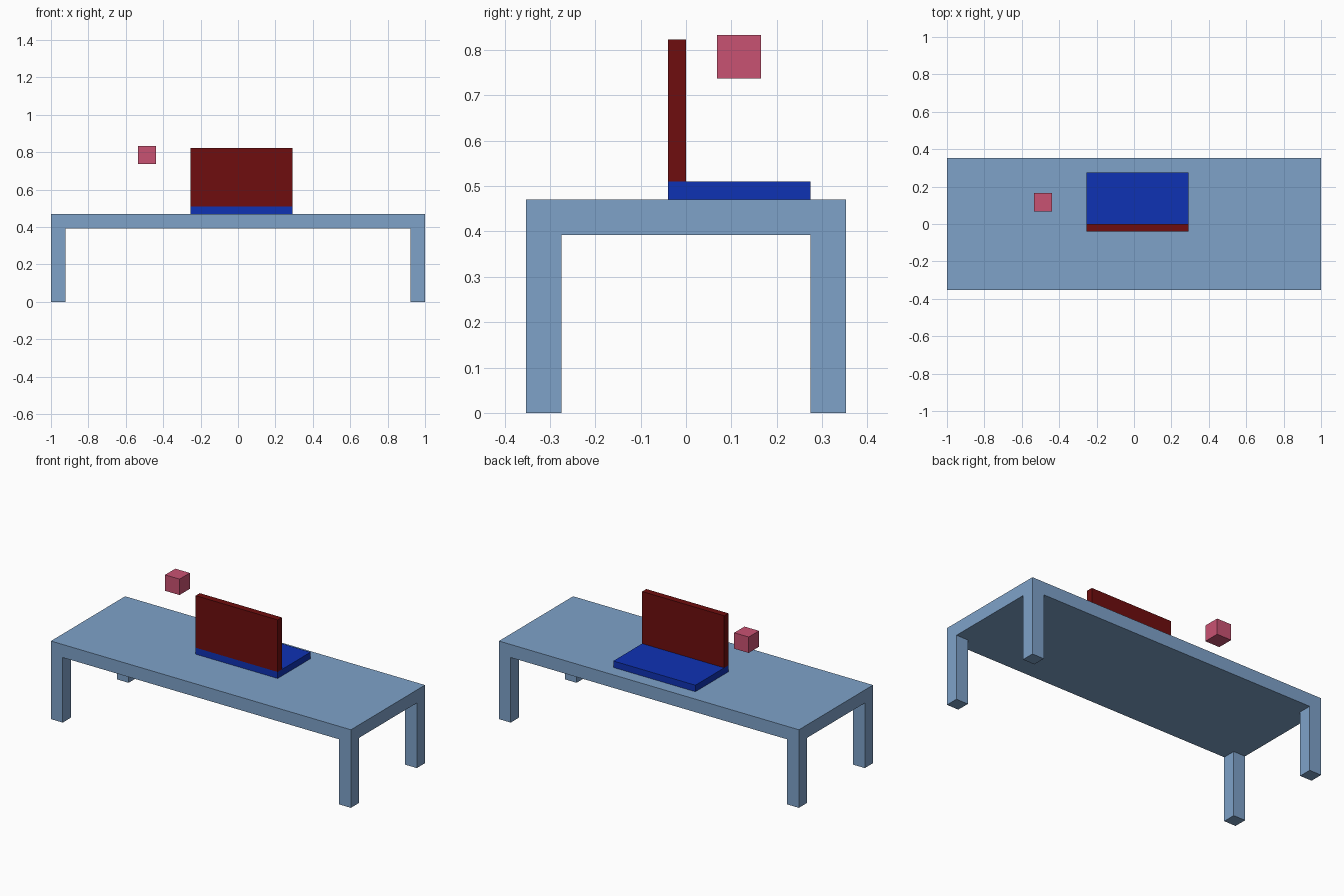
import bpy
import bmesh
from mathutils import Vector

if "Cube" in bpy.data.objects:
    bpy.data.objects.remove(bpy.data.objects["Cube"])

U = 2 / 51  # the model's building unit: table is 51 units long


def material(name, rgb):
    """Flat colour from 0-255 sRGB, stored as linear values."""
    lin = [(c / 255 / 12.92) if c / 255 <= 0.04045
           else ((c / 255 + 0.055) / 1.055) ** 2.4 for c in rgb]
    mat = bpy.data.materials.new(name)
    mat.diffuse_color = (*lin, 1)
    mat.use_nodes = True
    mat.node_tree.nodes["Principled BSDF"].inputs["Base Color"].default_value = mat.diffuse_color
    return mat


def finish(name, bm, mat):
    bmesh.ops.recalc_face_normals(bm, faces=bm.faces)
    mesh = bpy.data.meshes.new(name)
    bm.to_mesh(mesh)
    bm.free()
    mesh.materials.append(mat)
    obj = bpy.data.objects.new(name, mesh)
    bpy.context.collection.objects.link(obj)
    return obj


def add_box(bm, low, high):
    low, high = Vector(low) * U, Vector(high) * U
    verts = bmesh.ops.create_cube(bm, size=1)["verts"]
    bmesh.ops.scale(bm, vec=high - low, verts=verts)
    bmesh.ops.translate(bm, vec=(low + high) / 2, verts=verts)


def box(name, low, high, mat):
    bm = bmesh.new()
    add_box(bm, low, high)
    return finish(name, bm, mat)


steel_blue = material("steel blue", (126, 162, 201))
royal_blue = material("royal blue", (15, 50, 180))
dark_red = material("dark red", (110, 13, 14))
rose = material("rose pink", (201, 82, 114))

# Table: slab cut along the leg lines, corner cells extruded down as legs
HX, HY, TOP, THICK, LEG = 25.5, 9, 12, 2, 2
bm = bmesh.new()
add_box(bm, (-HX, -HY, TOP - THICK), (HX, HY, TOP))
for axis, half in (((1, 0, 0), HX), ((0, 1, 0), HY)):
    for side in (-1, 1):
        bmesh.ops.bisect_plane(
            bm, geom=bm.verts[:] + bm.edges[:] + bm.faces[:],
            plane_co=Vector(axis) * side * (half - LEG) * U, plane_no=axis)
bm.normal_update()
corners = []
for f in bm.faces:
    c = f.calc_center_median() / U
    if f.normal.z < -0.5 and abs(c.x) > HX - LEG and abs(c.y) > HY - LEG:
        corners.append(f)
for f in corners:
    new = bmesh.ops.extrude_discrete_faces(bm, faces=[f])["faces"][0]
    bmesh.ops.translate(bm, vec=(0, 0, -(TOP - THICK) * U), verts=new.verts)
finish("table", bm, steel_blue)

# Laptop: flat base with an upright screen along its front edge
box("laptop_base", (-6.5, -1, 12), (7.45, 7, 13), royal_blue)
box("laptop_screen", (-6.5, -1, 13), (7.45, 0, 21), dark_red)

# Small cube floating beside the laptop
box("floating_cube", (-13.62, 1.73, 18.8), (-11.15, 4.22, 21.25), rose)
